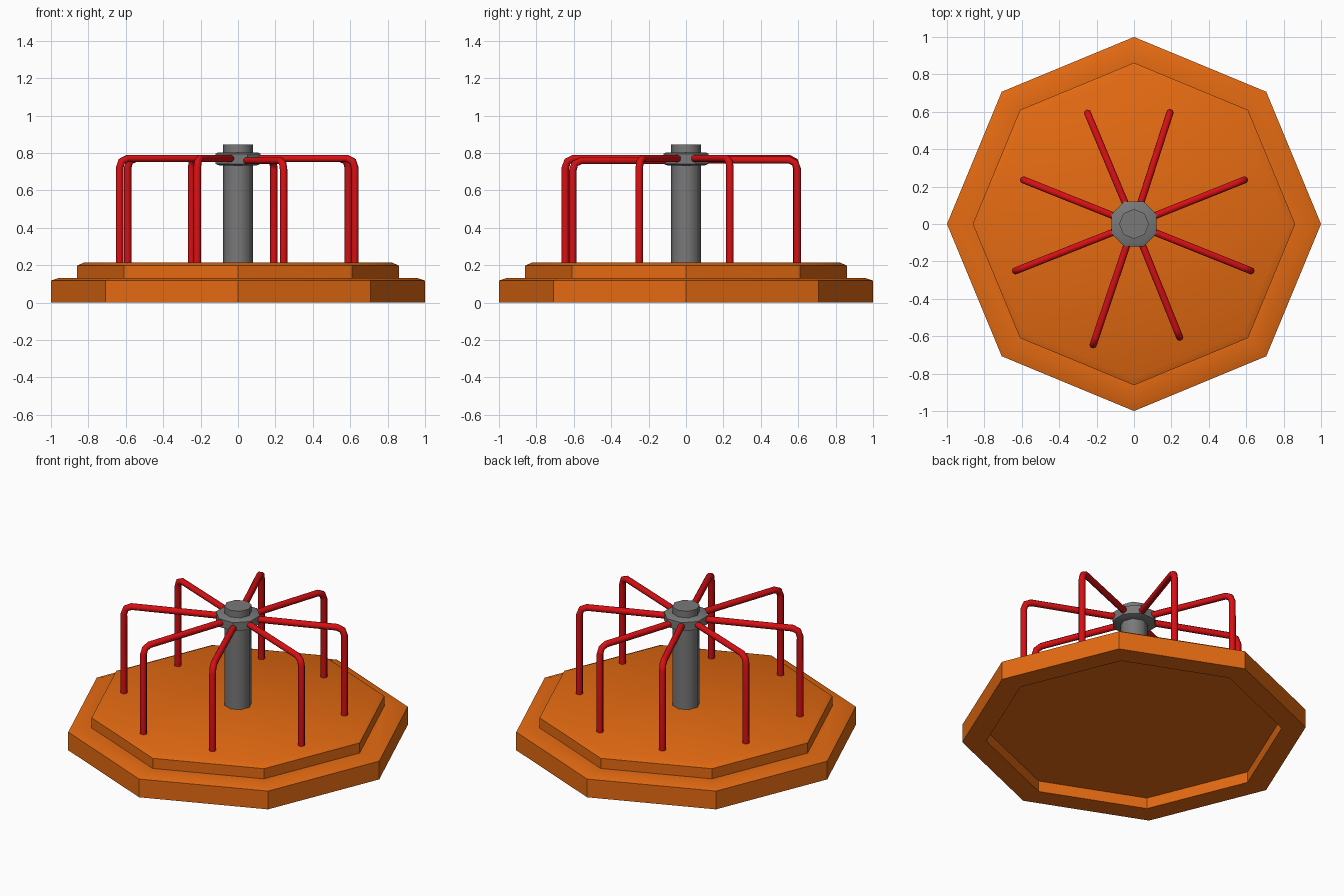
import bpy, bmesh, math
from mathutils import Vector

if "Cube" in bpy.data.objects:
    bpy.data.objects.remove(bpy.data.objects["Cube"])


def material(name, rgb):
    m = bpy.data.materials.new(name)
    m.diffuse_color = (*rgb, 1.0)
    m.use_nodes = True
    m.node_tree.nodes["Principled BSDF"].inputs["Base Color"].default_value = m.diffuse_color
    return m


orange = material("orange paint", (0.78, 0.145, 0.006))
red = material("red paint", (0.68, 0.005, 0.007))
grey = material("grey metal", (0.19, 0.19, 0.19))


def lathe(name, profile, mat, sides=8, turn=0.0, angle=30):
    """Spin a (radius, z) profile, listed bottom centre to top centre, into a faceted solid."""
    bm = bmesh.new()
    rings = []
    for r, z in profile:
        rings.append([bm.verts.new((r * math.cos(turn + i * math.tau / sides),
                                    r * math.sin(turn + i * math.tau / sides), z))
                      for i in range(sides)])
    for a, b in zip(rings, rings[1:]):
        for i in range(sides):
            j = (i + 1) % sides
            bm.faces.new((a[i], a[j], b[j], b[i]))
    bm.faces.new(rings[0][::-1])
    bm.faces.new(rings[-1])
    bmesh.ops.recalc_face_normals(bm, faces=bm.faces)
    me = bpy.data.meshes.new(name)
    bm.to_mesh(me)
    bm.free()
    me.materials.append(mat)
    ob = bpy.data.objects.new(name, me)
    bpy.context.collection.objects.link(ob)
    bpy.context.view_layer.objects.active = ob
    ob.select_set(True)
    bpy.ops.object.shade_smooth_by_angle(angle=math.radians(angle))
    ob.select_set(False)
    return ob


# two-step octagonal platform with a recessed underside
lathe("platform", [(0.86, 0.07), (0.86, 0.0), (1.0, 0.0), (1.0, 0.117), (0.955, 0.132),
                   (0.862, 0.132), (0.862, 0.197), (0.82, 0.215)], orange)

# centre post and the collar that holds the rails
lathe("centre_post", [(0.08, 0.2), (0.08, 0.845)], grey, angle=50)
lathe("collar", [(0.105, 0.732), (0.131, 0.742), (0.131, 0.795), (0.115, 0.803)],
      grey, turn=math.pi / 8)

# bent hand rails: foot x, foot y, top height
feet = [(0.625, -0.25, 0.77), (0.59, 0.235, 0.77), (0.192, 0.595, 0.762), (-0.248, 0.592, 0.77),
        (-0.59, 0.235, 0.77), (-0.633, -0.25, 0.77), (-0.218, -0.645, 0.77), (0.244, -0.605, 0.758)]
for n, (x, y, top) in enumerate(feet):
    d = Vector((x, y, 0)).normalized()
    foot = Vector((x, y, 0))
    up = Vector((0, 0, 1))
    path = [foot + up * 0.2, foot + up * (top - 0.05), foot - d * 0.012 + up * (top - 0.015),
            foot - d * 0.045 + up * top, d * 0.1 + up * top]
    cu = bpy.data.curves.new(f"hand_rail_{n + 1}", 'CURVE')
    cu.dimensions = '3D'
    cu.bevel_depth = 0.02
    cu.bevel_resolution = 2
    cu.use_fill_caps = True
    sp = cu.splines.new('POLY')
    sp.points.add(len(path) - 1)
    for p, co in zip(sp.points, path):
        p.co = (*co, 1.0)
    cu.materials.append(red)
    bpy.context.collection.objects.link(bpy.data.objects.new(f"hand_rail_{n + 1}", cu))
